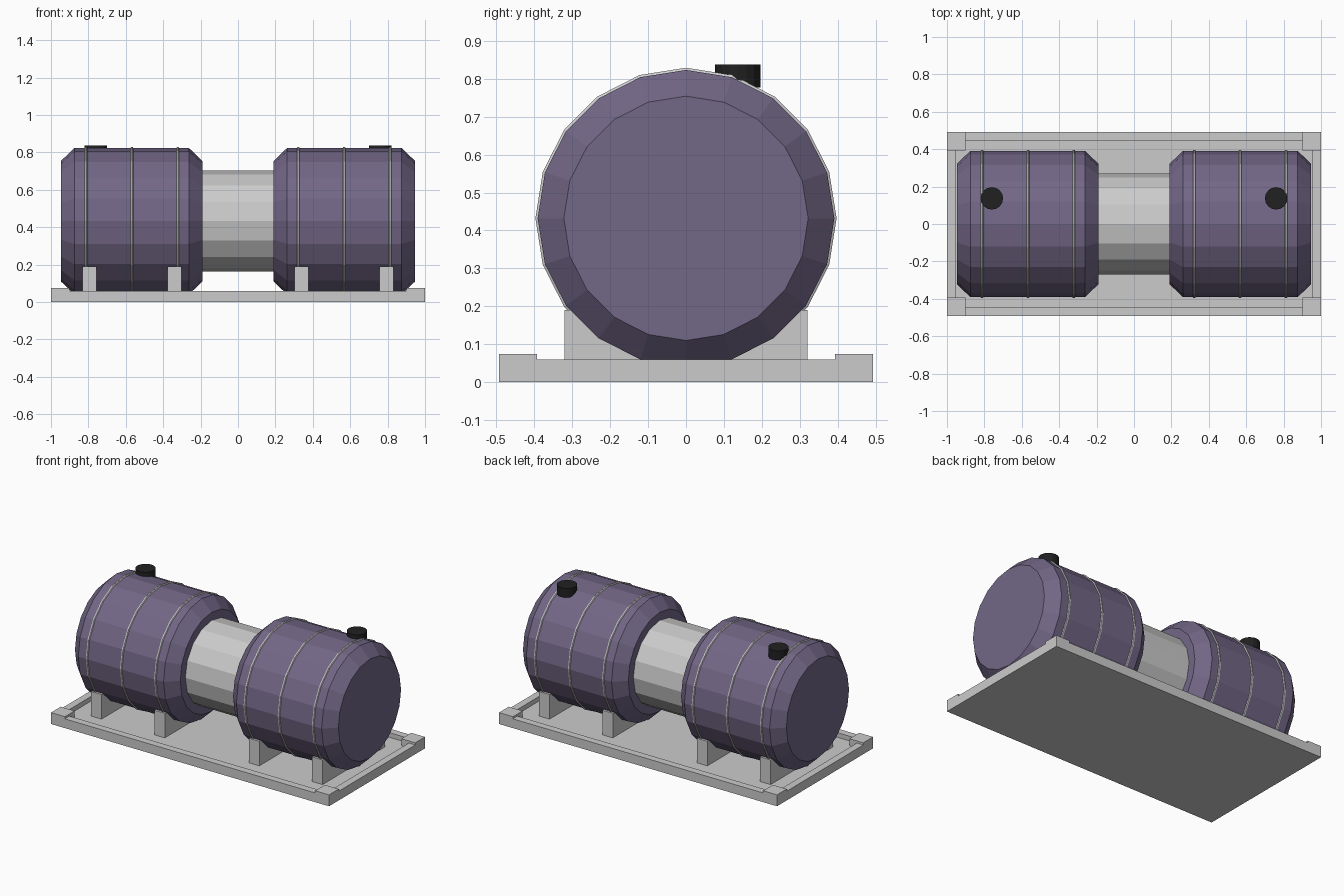
import bpy, bmesh, math

if "Cube" in bpy.data.objects:
    bpy.data.objects.remove(bpy.data.objects["Cube"])


def material(name, color):
    m = bpy.data.materials.new(name)
    m.diffuse_color = color
    m.use_nodes = True
    m.node_tree.nodes["Principled BSDF"].inputs["Base Color"].default_value = m.diffuse_color
    return m


PURPLE = material("purple_paint", (0.17, 0.135, 0.24, 1))
BLACK = material("black_rubber", (0.015, 0.015, 0.015, 1))
AXIS_Z = 0.432


def finish(name, bm, mat=None):
    bmesh.ops.recalc_face_normals(bm, faces=bm.faces)
    me = bpy.data.meshes.new(name)
    bm.to_mesh(me)
    bm.free()
    ob = bpy.data.objects.new(name, me)
    bpy.context.collection.objects.link(ob)
    if mat:
        me.materials.append(mat)
    return ob


def box(name, x, y, z):
    bm = bmesh.new()
    bmesh.ops.create_cube(bm, size=1)
    for v in bm.verts:
        v.co = [a + (c + 0.5) * (b - a) for c, (a, b) in zip(v.co, (x, y, z))]
    return finish(name, bm)


def lathe_x(name, profile, sides, mat=None, closed=False):
    """Turn an (x, radius) profile around the long axis of the machine."""
    bm = bmesh.new()
    rings = []
    for x, r in profile:
        angles = [2 * math.pi * i / sides for i in range(sides)]
        rings.append([bm.verts.new((x, r * math.sin(a), AXIS_Z + r * math.cos(a))) for a in angles])
    pairs = list(zip(rings, rings[1:]))
    if closed:
        pairs.append((rings[-1], rings[0]))
    else:
        bm.faces.new(rings[0])
        bm.faces.new(rings[-1])
    for a, b in pairs:
        for i in range(sides):
            j = (i + 1) % sides
            bm.faces.new((a[i], a[j], b[j], b[i]))
    return finish(name, bm, mat)


# Base tray: floor plate and raised rim
box("base_floor", (-0.96, 0.96), (-0.455, 0.455), (0, 0.03))
for s, side in ((-1, "left"), (1, "right")):
    box("rim_" + side, sorted((s * 0.953, s)), (-0.493, 0.493), (0, 0.06))
for s, side in ((-1, "front"), (1, "back")):
    box("rim_" + side, (-0.953, 0.953), sorted((s * 0.446, s * 0.493)), (0, 0.06))

# Corner blocks
for sx in (-1, 1):
    for sy in (-1, 1):
        box("corner_block", sorted((sx * 0.9, sx)), sorted((sy * 0.393, sy * 0.493)), (0, 0.074))

# Connecting cylinder between the tanks
lathe_x("centre_cylinder", [(-0.22, 0.27), (0.22, 0.27)], 16)

for s, side in ((-1, "left"), (1, "right")):
    # Chamfered tank
    lathe_x("tank_" + side,
            [(s * x, r) for x, r in ((0.19, 0.322), (0.262, 0.391), (0.875, 0.391), (0.947, 0.322))],
            20, PURPLE)
    # Thin hoops
    for x in (0.322, 0.567, 0.813):
        hoop = [(s * x + 0.008 * math.cos(k * math.pi / 3), 0.39 + 0.008 * math.sin(k * math.pi / 3))
                for k in range(6)]
        lathe_x("hoop_" + side, hoop, 20, closed=True)
    # Saddle supports
    for x in (0.34, 0.795):
        box("saddle_" + side, (s * x - 0.0375, s * x + 0.0375), (-0.32, 0.32), (0.02, 0.19))
    # Filler cap
    bm = bmesh.new()
    bmesh.ops.create_cone(bm, cap_ends=True, segments=16, radius1=0.06, radius2=0.06, depth=0.06)
    bmesh.ops.translate(bm, verts=bm.verts, vec=(s * 0.76, 0.137, 0.807))
    finish("filler_cap_" + side, bm, BLACK)
